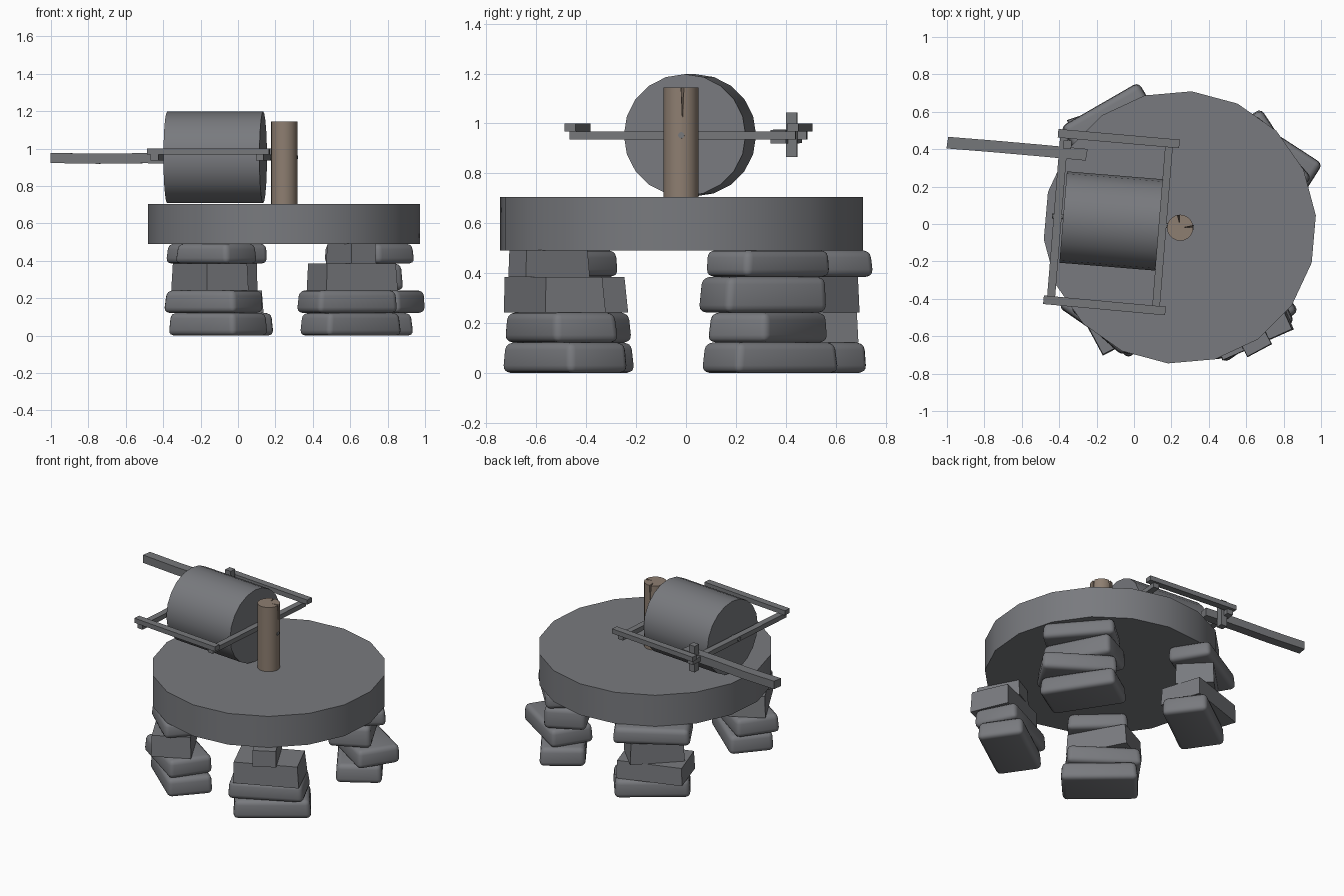
import bpy, bmesh, math, random
from mathutils import Vector, Matrix

if "Cube" in bpy.data.objects:
    bpy.data.objects.remove(bpy.data.objects["Cube"])

random.seed(4)

def material(name, col):
    m = bpy.data.materials.new(name)
    m.diffuse_color = (*col, 1)
    m.use_nodes = True
    m.node_tree.nodes["Principled BSDF"].inputs["Base Color"].default_value = m.diffuse_color
    return m

STONE = material("grey stone", (0.19, 0.195, 0.21))
BEAM = material("weathered grey beam", (0.18, 0.185, 0.195))
WOOD = material("brown wood", (0.27, 0.21, 0.165))

def make(name, bm, mat, smooth=None):
    bmesh.ops.recalc_face_normals(bm, faces=bm.faces)
    me = bpy.data.meshes.new(name)
    bm.to_mesh(me)
    bm.free()
    me.materials.append(mat)
    ob = bpy.data.objects.new(name, me)
    bpy.context.collection.objects.link(ob)
    if smooth:
        bpy.ops.object.select_all(action='DESELECT')
        ob.select_set(True)
        bpy.context.view_layer.objects.active = ob
        bpy.ops.object.shade_smooth_by_angle(angle=math.radians(smooth))
    return ob

def cylinder(name, centre, r, length, sides, mat, rot, smooth=30):
    bm = bmesh.new()
    bmesh.ops.create_cone(bm, cap_ends=True, segments=sides, radius1=r, radius2=r,
                          depth=length, matrix=Matrix.Translation(centre) @ rot)
    return make(name, bm, mat, smooth)

def beam(name, a, b, width, z0, z1):
    # straight bar between two plan points
    a, b = Vector(a), Vector(b)
    d = b - a
    bm = bmesh.new()
    mx = (Matrix.Translation(((a.x + b.x) / 2, (a.y + b.y) / 2, (z0 + z1) / 2))
          @ Matrix.Rotation(math.atan2(d.y, d.x), 4, 'Z')
          @ Matrix.Diagonal((d.length, width, z1 - z0, 1)))
    bmesh.ops.create_cube(bm, size=1, matrix=mx)
    return make(name, bm, BEAM)

def stone(name, x, y, z0, z1, length, width, angle, rounded):
    bm = bmesh.new()
    bmesh.ops.create_cube(bm, size=1)
    for v in bm.verts:
        # uneven, slightly narrower top
        k = (0.96 if v.co.z > 0 else 1) * random.uniform(0.98, 1.02)
        v.co.x *= length * k
        v.co.y *= width * k
        v.co.z *= z1 - z0
    if rounded:
        bmesh.ops.bevel(bm, geom=list(bm.edges), offset=0.03, segments=3,
                        profile=0.5, affect='EDGES')
    bm.transform(Matrix.Translation((x, y, (z0 + z1) / 2))
                 @ Matrix.Rotation(math.radians(angle), 4, 'Z'))
    make(name, bm, STONE, 40 if rounded else None)

# Supporting piles: x, y, length, width, angle, rounded; bottom to top
piles = {
    "front_left": [(-.11, -.46, .48, .29, -41, 1), (-.13, -.46, .47, .29, -35, 1),
                   (-.15, -.47, .40, .25, -62, 0), (-.115, -.485, .38, .26, -42, 1)],
    "front_right": [(.60, -.485, .48, .29, 35, 1), (.585, -.50, .48, .29, 26, 1),
                    (.61, -.53, .42, .26, 24, 0), (.605, -.55, .29, .15, -62, 0)],
    "back_left": [(-.08, .48, .48, .29, 36, 1), (-.115, .49, .43, .28, 18, 0),
                  (-.10, .49, .34, .24, 45, 0), (-.115, .52, .49, .28, 30, 1)],
    "back_right": [(.69, .335, .49, .29, -57, 1), (.735, .33, .48, .29, -33, 1),
                   (.665, .31, .46, .27, -63, 1), (.70, .33, .46, .27, -49, 1)],
}
levels = [0, .122, .242, .385, .492]
for pile, rows in piles.items():
    for i, (x, y, l, w, a, r) in enumerate(rows):
        stone(f"{pile}_stone_{i + 1}", x, y, levels[i], levels[i + 1], l, w, a, r)

# Big round table slab, 18 sides
cylinder("table_slab", (.245, -.018, .598), .73, .214, 18, STONE,
         Matrix.Rotation(math.radians(-5), 4, 'Z'))

# Roller and its axle, lying along x and turned a little
yaw = math.radians(-4.7)
lie = Matrix.Rotation(yaw, 4, 'Z') @ Matrix.Rotation(math.pi / 2, 4, 'Y')
cylinder("roller", (-.122, .016, .953), .245, .515, 20, STONE, lie)
cylinder("axle", (-.06, .012, .953), .013, .76, 8, BEAM, lie)

# Post with wedge-shaped cracks in the top
post = cylinder("post", (.247, -.02, .915), .07, .46, 20, WOOD, Matrix())
for n, (ang, deep) in enumerate([(5, .2), (98, .16)]):
    bm = bmesh.new()
    spin = Matrix.Translation((.247, -.02, 0)) @ Matrix.Rotation(math.radians(ang), 4, 'Z')
    tri = [(.015, 0), (.09, .009), (.09, -.009)]
    top = [bm.verts.new(spin @ Vector((x, y, 1.16))) for x, y in tri]
    tip = bm.verts.new(spin @ Vector((.09, 0, 1.145 - deep)))
    bm.faces.new(top)
    for i in range(3):
        bm.faces.new((top[i], top[(i + 1) % 3], tip))
    cutter = make(f"crack_cutter_{n + 1}", bm, WOOD)
    cutter.hide_render = True
    cutter.hide_viewport = True
    mod = post.modifiers.new("crack", 'BOOLEAN')
    mod.operation = 'DIFFERENCE'
    mod.object = cutter
    mod.solver = 'EXACT'

# Frame round the roller
beam("frame_back_bar", (-.406, .485), (.243, .428), .046, .968, 1.0)
beam("frame_front_bar", (-.484, -.405), (.168, -.465), .046, .968, 1.0)
beam("frame_left_bar", (-.372, .485), (-.446, -.425), .043, .936, .968)
beam("frame_right_bar", (.189, .44), (.116, -.465), .041, .936, .968)
beam("frame_peg", (-.379, .425), (-.335, .423), .045, .866, 1.044)

# Push handle, bent slightly along its length
bm = bmesh.new()
path = [(-.998, .435, .95), (-.75, .415, .946), (-.5, .393, .949), (-.253, .370, .947)]
rings = []
for x, y, z in path:
    rings.append([bm.verts.new((x + .005 * s, y + .031 * s, z + .027 * t))
                  for s, t in ((-1, -1), (1, -1), (1, 1), (-1, 1))])
for a, b in zip(rings, rings[1:]):
    for i in range(4):
        j = (i + 1) % 4
        bm.faces.new((a[i], a[j], b[j], b[i]))
bm.faces.new(rings[0])
bm.faces.new(rings[-1])
make("push_handle", bm, BEAM)
